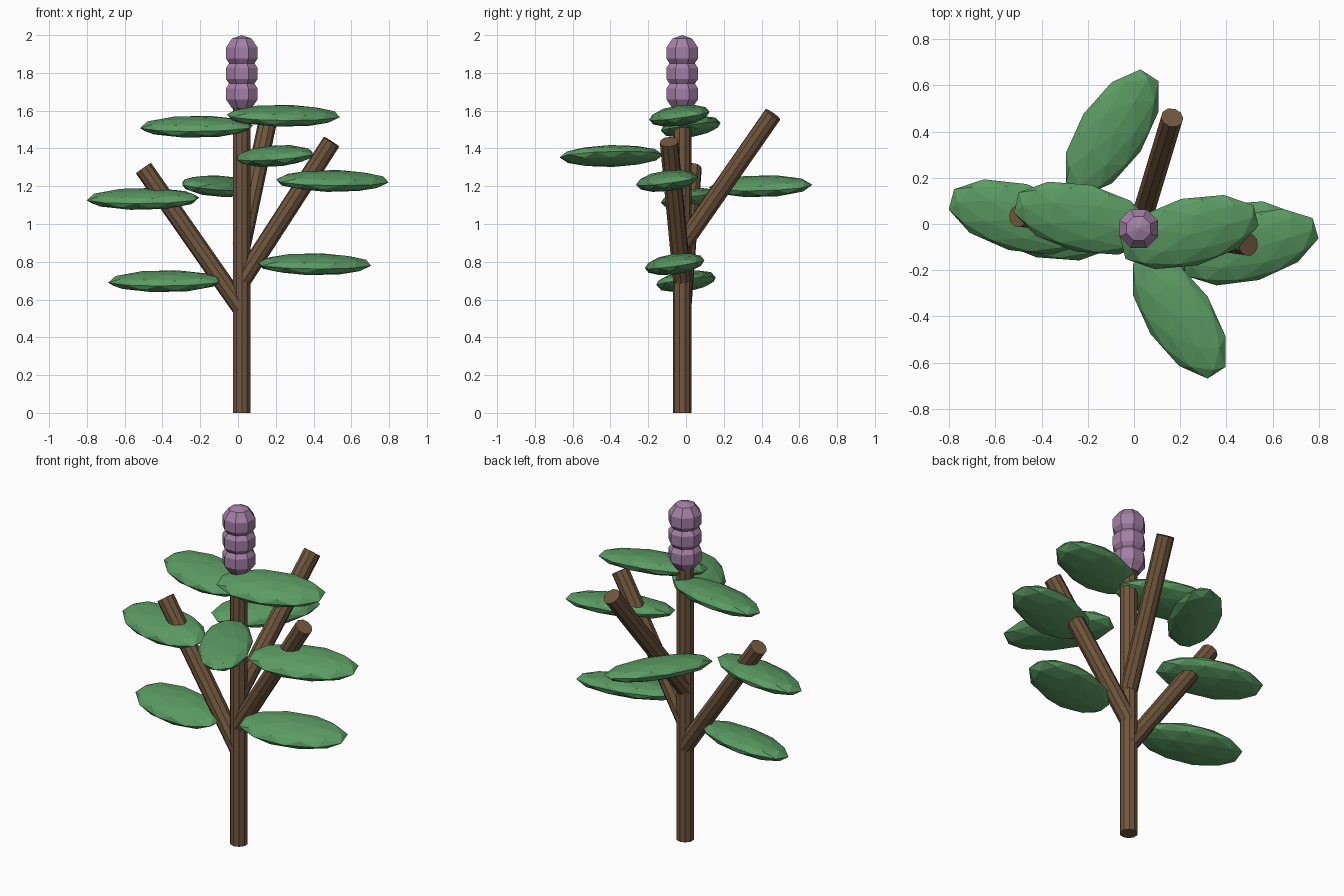
import bpy, math
from mathutils import Vector

if "Cube" in bpy.data.objects:
    bpy.data.objects.remove(bpy.data.objects["Cube"])


def material(name, rgb):
    m = bpy.data.materials.new(name)
    m.diffuse_color = (*rgb, 1)
    m.use_nodes = True
    m.node_tree.nodes["Principled BSDF"].inputs["Base Color"].default_value = m.diffuse_color
    return m


bark = material("brown bark", (0.165, 0.095, 0.047))
green = material("leaf green", (0.105, 0.332, 0.125))
purple = material("dusty purple", (0.37, 0.215, 0.38))


def finish(name, mat):
    ob = bpy.context.object
    ob.name = name
    ob.data.materials.append(mat)
    return ob


def limb(name, start, end, radius=0.049):
    a, b = Vector(start), Vector(end)
    bpy.ops.mesh.primitive_cylinder_add(vertices=10, radius=radius, depth=(b - a).length, location=(a + b) / 2)
    ob = finish(name, bark)
    ob.rotation_euler = (b - a).to_track_quat('Z', 'Y').to_euler()


# trunk and three branches
AX, AY = 0.02, -0.02
limb("trunk", (AX, AY, 0), (AX, AY, 1.63))
limb("branch_left", (AX, AY, 0.55), (-0.50, 0.035, 1.295))
limb("branch_right", (AX, AY, 0.70), (0.495, -0.09, 1.435))
limb("branch_back", (AX, AY, 0.89), (0.165, 0.46, 1.58))

# leaves: flattened faceted ellipsoids, (centre, yaw in degrees)
leaves = [
    ((-0.388, 0.00, 0.697), -13), ((0.405, -0.06, 0.787), 13),
    ((-0.503, 0.03, 1.133), -15), ((0.50, -0.10, 1.228), 16),
    ((-0.095, 0.395, 1.20), 57), ((0.195, -0.395, 1.36), -57),
    ((-0.22, 0.025, 1.515), -13), ((0.24, -0.035, 1.573), 14),
]
for i, (loc, yaw) in enumerate(leaves):
    bpy.ops.mesh.primitive_ico_sphere_add(subdivisions=2, radius=1, location=loc)
    leaf = finish(f"leaf_{i + 1}", green)
    leaf.scale = (0.312, 0.15, 0.054)
    leaf.rotation_euler = (0.17, 0, math.radians(yaw))

# flower spike: three stacked beads
for i, z in enumerate((1.689, 1.797, 1.905)):
    bpy.ops.mesh.primitive_uv_sphere_add(segments=8, ring_count=5, radius=0.095, location=(AX, AY, z))
    finish(f"flower_bead_{i + 1}", purple).rotation_euler.z = math.radians(22.5)
